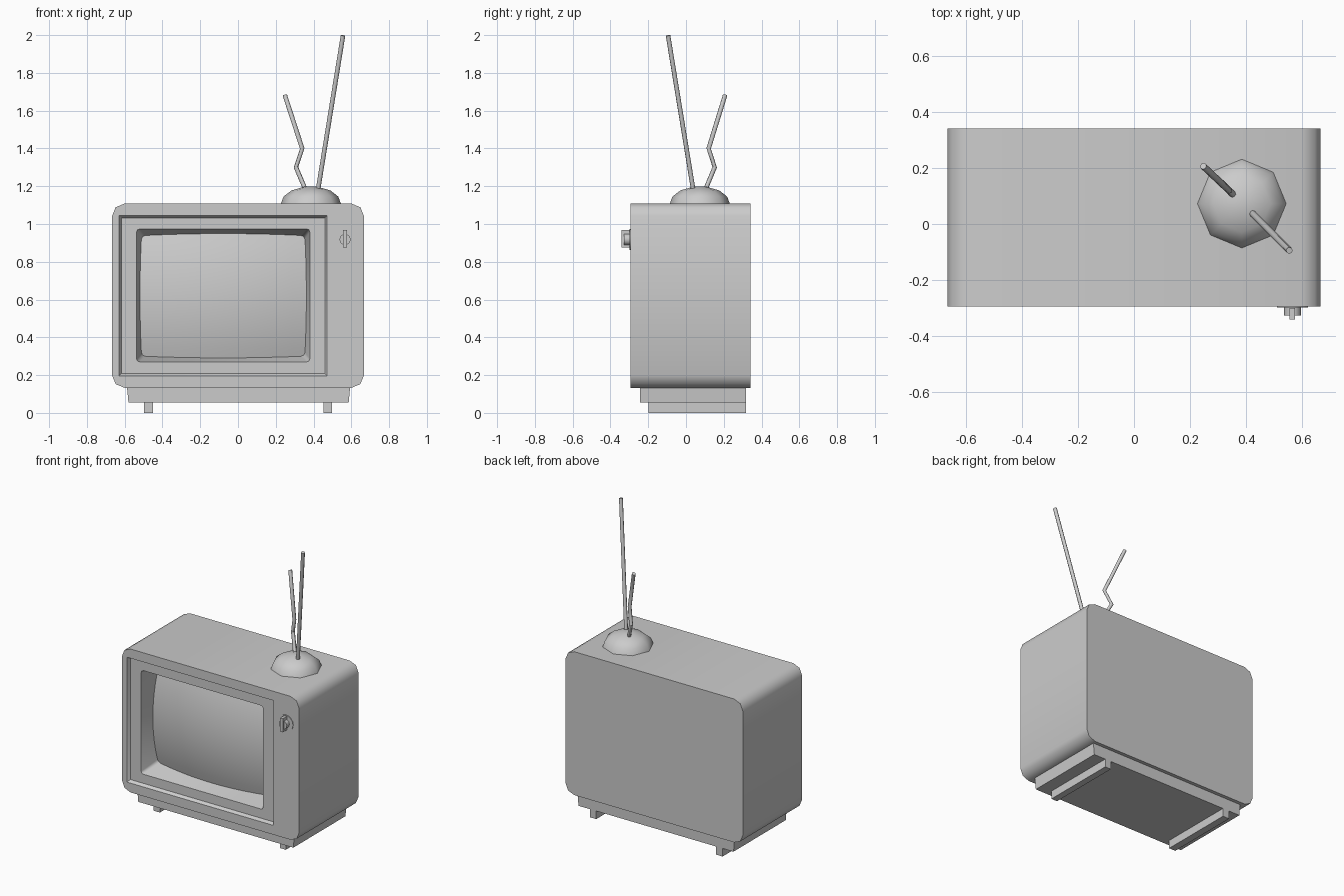
import bpy, bmesh, math
from mathutils import Vector

if "Cube" in bpy.data.objects:
    bpy.data.objects.remove(bpy.data.objects["Cube"])


def finish(name, bm, smooth=None):
    bmesh.ops.recalc_face_normals(bm, faces=bm.faces)
    mesh = bpy.data.meshes.new(name)
    bm.to_mesh(mesh)
    bm.free()
    ob = bpy.data.objects.new(name, mesh)
    bpy.context.collection.objects.link(ob)
    if smooth:
        bpy.ops.object.select_all(action='DESELECT')
        bpy.context.view_layer.objects.active = ob
        ob.select_set(True)
        bpy.ops.object.shade_smooth_by_angle(angle=math.radians(smooth))
    return ob


def rounded_rect(x0, x1, z0, z1, r, y, seg=2):
    """Loop of points in the xz plane with rounded corners."""
    centres = [(x1 - r, z1 - r), (x0 + r, z1 - r), (x0 + r, z0 + r), (x1 - r, z0 + r)]
    pts = []
    for q, (cx, cz) in enumerate(centres):
        for i in range(seg + 1):
            a = math.pi / 2 * (q + i / seg)
            pts.append(Vector((cx + r * math.cos(a), y, cz + r * math.sin(a))))
    return pts


def loft(name, loops, smooth=None):
    """Skin a chain of equal-length loops and cap both ends."""
    bm = bmesh.new()
    rings = [[bm.verts.new(p) for p in loop] for loop in loops]
    n = len(rings[0])
    for a, b in zip(rings, rings[1:]):
        for i in range(n):
            j = (i + 1) % n
            bm.faces.new((a[i], a[j], b[j], b[i]))
    bm.faces.new(rings[0])
    bm.faces.new(rings[-1])
    return finish(name, bm, smooth)


def box(name, x, y, z, taper=0.0):
    """Box from (min, max) ranges; taper narrows the bottom in x."""
    bm = bmesh.new()
    bmesh.ops.create_cube(bm, size=1)
    for v in bm.verts:
        low = v.co.z < 0
        side = 1 if v.co.x < 0 else -1
        v.co = (x[v.co.x > 0] + (side * taper if low else 0), y[v.co.y > 0], z[v.co.z > 0])
    return finish(name, bm)


def disc(name, x, z, y0, y1, r, sides):
    ring = lambda y: [Vector((x + r * math.cos(i * math.tau / sides), y,
                              z + r * math.sin(i * math.tau / sides))) for i in range(sides)]
    return loft(name, [ring(y0), ring(y1)], 50)


def rod(name, pts, r=0.012, sides=8):
    """Straight-sided tube along a bent path, lofted from mitred rings."""
    pts = [Vector(p) for p in pts]
    loops = []
    for i, p in enumerate(pts):
        d = (pts[min(i + 1, len(pts) - 1)] - pts[max(i - 1, 0)]).normalized()
        u = d.cross(Vector((0, 1, 0))).normalized()
        w = d.cross(u)
        loops.append([p + r * (math.cos(a) * u + math.sin(a) * w)
                      for a in (k * math.tau / sides for k in range(sides))])
    return loft(name, loops, 50)


FRONT, BACK, PANEL = -0.295, 0.342, -0.273

# Cabinet with sunken front panel and funnel-shaped screen opening
loft("cabinet", [
    rounded_rect(-0.667, 0.667, 0.133, 1.108, 0.066, BACK),
    rounded_rect(-0.667, 0.667, 0.133, 1.108, 0.066, FRONT),
    rounded_rect(-0.630, 0.472, 0.196, 1.045, 0.002, FRONT),
    rounded_rect(-0.618, 0.460, 0.208, 1.033, 0.002, PANEL),
    rounded_rect(-0.537, 0.380, 0.270, 0.974, 0.016, PANEL),
    rounded_rect(-0.506, 0.349, 0.306, 0.932, 0.022, PANEL + 0.17),
], 50)

# Bulging picture tube behind the opening
bm = bmesh.new()
bmesh.ops.create_grid(bm, x_segments=12, y_segments=12, size=1)
for v in bm.verts:
    u, w = v.co.x, v.co.y
    depth = 0.05 + 0.05 * u * u + 0.05 * w * w
    v.co = (-0.0785 + 0.445 * u, PANEL + depth, 0.6195 + 0.33 * w)
tube = finish("screen", bm, 50)
if tube.data.polygons[0].normal.y > 0:
    tube.data.flip_normals()

# Plinth and two runner feet
box("plinth", (-0.588, 0.594), (-0.243, 0.318), (0.055, 0.14), 0.008)
for name, x in (("left_foot", (-0.498, -0.449)), ("right_foot", (0.453, 0.498))):
    box(name, x, (-0.198, 0.318), (0, 0.06))

# Tuning knob: backing plate, hub and grip bar
disc("knob_plate", 0.567, 0.918, FRONT - 0.004, FRONT + 0.01, 0.056, 16)
disc("knob_hub", 0.567, 0.918, -0.328, FRONT, 0.03, 10)
box("knob_grip", (0.557, 0.577), (-0.342, -0.30), (0.875, 0.967))

# Low-poly dome holding the aerials
loops = []
for k in range(4):
    t = math.radians((0, 25, 50, 78)[k])
    loops.append([Vector((0.386 + 0.16 * math.cos(t) * math.cos(a),
                          0.073 + 0.16 * math.cos(t) * math.sin(a),
                          1.105 + 0.095 * math.sin(t)))
                  for a in (i * math.tau / 8 for i in range(8))])
loft("aerial_dome", loops, 60)

# Straight aerial and bent aerial
rod("long_aerial", [(0.417, 0.045, 1.14), (0.556, -0.095, 1.998)])
rod("bent_aerial", [(0.375, 0.085, 1.14), (0.307, 0.152, 1.30),
                    (0.340, 0.120, 1.40), (0.248, 0.207, 1.682)])
